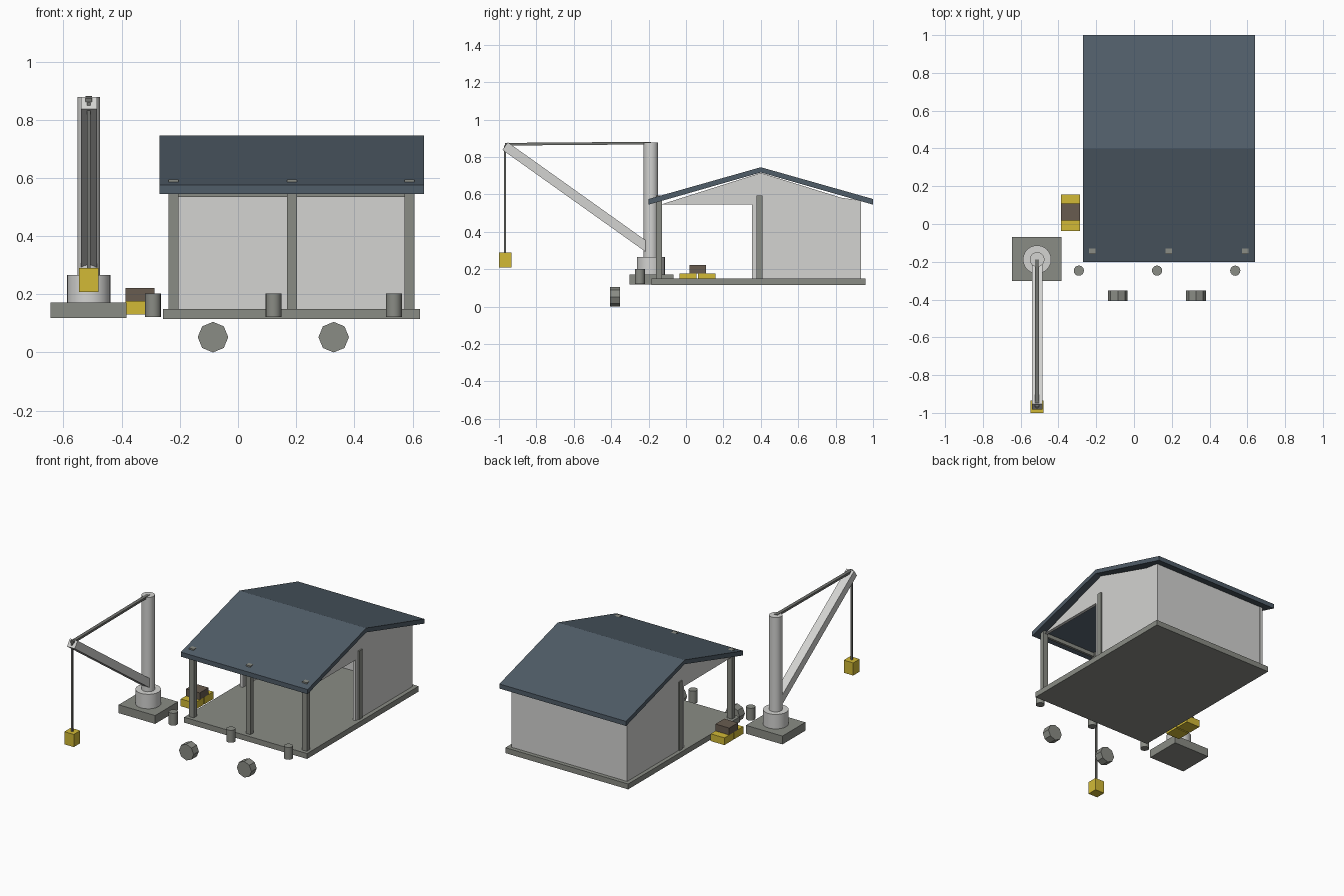
import bpy
import bmesh
from math import radians, pi
from mathutils import Vector

cube = bpy.data.objects.get("Cube")
if cube:
    bpy.data.objects.remove(cube, do_unlink=True)


def material(name, srgb):
    lin = [((c / 255 + 0.055) / 1.055) ** 2.4 for c in srgb] + [1]
    m = bpy.data.materials.new(name)
    m.use_nodes = True
    m.diffuse_color = lin
    m.node_tree.nodes["Principled BSDF"].inputs["Base Color"].default_value = lin
    return m


PALE = material("pale grey", (211, 211, 209))
CONCRETE = material("concrete grey", (138, 140, 133))
SLATE = material("slate blue", (80, 93, 104))
YELLOW = material("cargo yellow", (210, 186, 54))
BROWN = material("dark brown", (104, 92, 80))
STEEL = material("steel grey", (116, 117, 113))


def finish(name, bm, mat):
    bmesh.ops.recalc_face_normals(bm, faces=bm.faces)
    mesh = bpy.data.meshes.new(name)
    bm.to_mesh(mesh)
    bm.free()
    mesh.materials.append(mat)
    ob = bpy.data.objects.new(name, mesh)
    bpy.context.collection.objects.link(ob)
    return ob


def box(name, x, y, z, mat):
    """Box from (min, max) pairs on each axis."""
    bm = bmesh.new()
    bmesh.ops.create_cube(bm, size=1)
    for v in bm.verts:
        v.co = [(a + b) / 2 + c * (b - a) for (a, b), c in zip((x, y, z), v.co)]
    return finish(name, bm, mat)


def cylinder(name, centre, radius, depth, mat, sides=24, axis="Z", smooth=True):
    bm = bmesh.new()
    bmesh.ops.create_cone(bm, cap_ends=True, segments=sides, radius1=radius,
                          radius2=radius, depth=depth)
    ob = finish(name, bm, mat)
    ob.location = centre
    if axis == "Y":
        ob.rotation_euler.x = pi / 2
    if smooth:
        bpy.ops.object.select_all(action="DESELECT")
        ob.select_set(True)
        bpy.context.view_layer.objects.active = ob
        bpy.ops.object.shade_smooth_by_angle(angle=radians(35))
    return ob


def beam(name, start, end, width, thick, mat):
    """Rectangular bar between two points in the plane of the crane."""
    start, end = Vector(start), Vector(end)
    along = end - start
    ob = box(name, (-width / 2, width / 2), (-thick / 2, thick / 2),
             (-along.length / 2, along.length / 2), mat)
    ob.location = (start + end) / 2
    ob.rotation_euler.x = Vector((0, 0, 1)).angle(along) * (1 if along.y < 0 else -1)
    return ob


def extrude_x(name, profile, x0, x1, mat):
    """Side profile of (y, z) points, extruded across x."""
    bm = bmesh.new()
    face = bm.faces.new([bm.verts.new((x0, y, z)) for y, z in profile])
    new = bmesh.ops.extrude_face_region(bm, geom=[face])["geom"]
    bmesh.ops.translate(bm, vec=(x1 - x0, 0, 0),
                        verts=[v for v in new if isinstance(v, bmesh.types.BMVert)])
    return finish(name, bm, mat)


# Shed floor and three walls, open at the front
box("floor_slab", (-0.257, 0.625), (-0.185, 0.96), (0.115, 0.15), CONCRETE)
side_wall = [(0.935, 0.15), (0.935, 0.567), (0.83, 0.582), (0.4, 0.715),
             (-0.13, 0.547), (0.352, 0.545), (0.352, 0.15)]
extrude_x("right_wall", side_wall, -0.232, -0.212, PALE)
extrude_x("left_wall", side_wall, 0.578, 0.598, PALE)
box("back_wall", (-0.232, 0.598), (0.915, 0.934), (0.15, 0.567), PALE)

# Pitched roof
extrude_x("roof", [(-0.2, 0.545), (-0.2, 0.575), (0.4, 0.745), (1.0, 0.575),
                   (1.0, 0.545), (0.4, 0.717)], -0.27, 0.64, SLATE)

# Posts, just piercing the roof at the front
for tag, x in (("right", -0.222), ("middle", 0.185), ("left", 0.59)):
    box(f"front_post_{tag}", (x - 0.017, x + 0.017), (-0.16, -0.129), (0.15, 0.595), CONCRETE)
    if tag != "middle":
        box(f"side_post_{tag}", (x - 0.017, x + 0.017), (0.377, 0.41), (0.15, 0.595), CONCRETE)
box("front_beam", (-0.222, 0.59), (-0.152, -0.136), (0.535, 0.56), CONCRETE)

# Bollards and fenders along the front
for i, x in enumerate((-0.292, 0.122, 0.536)):
    cylinder(f"bollard_{i + 1}", (x, -0.247, 0.162), 0.027, 0.08, CONCRETE, sides=16)
for i, x in enumerate((-0.086, 0.329)):
    cylinder(f"fender_{i + 1}", (x, -0.38, 0.0525), 0.0525, 0.054, CONCRETE,
             sides=8, axis="Y", smooth=False)

# Crane
CX, CY = -0.513, -0.188
box("crane_footing", (-0.645, -0.383), (-0.303, -0.068), (0.118, 0.172), CONCRETE)
cylinder("crane_base", (CX, CY, 0.218), 0.075, 0.096, PALE)
cylinder("crane_mast", (CX, CY, 0.57), 0.039, 0.616, PALE)
beam("crane_boom", (CX, -0.2, 0.312), (CX, -0.967, 0.858), 0.055, 0.05, PALE)
beam("crane_tie", (CX, CY, 0.874), (CX, -0.968, 0.868), 0.022, 0.014, STEEL)
box("hoist_cable", (CX - 0.006, CX + 0.006), (-0.974, -0.962), (0.28, 0.86), STEEL)
box("hoisted_crate", (CX - 0.034, CX + 0.034), (-1.0, -0.934), (0.208, 0.29), YELLOW)

# Stacked cargo
for i, y in enumerate((-0.036, 0.064)):
    box(f"yellow_crate_{i + 1}", (-0.386, -0.287), (y, y + 0.093), (0.13, 0.177), YELLOW)
box("brown_crate", (-0.386, -0.287), (0.018, 0.108), (0.177, 0.222), BROWN)
